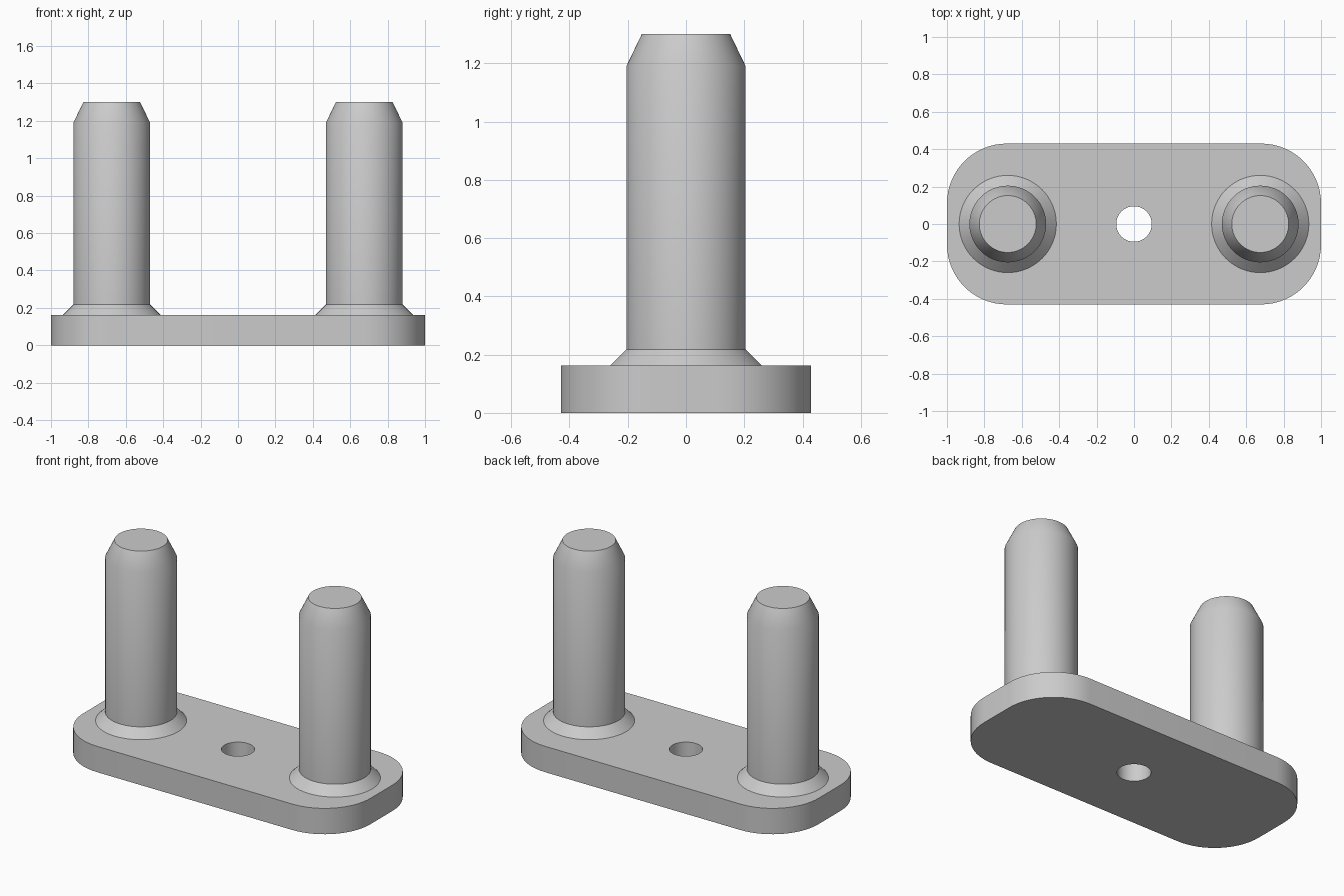
import bpy, bmesh
from math import sin, cos, pi, radians

if "Cube" in bpy.data.objects:
    bpy.data.objects.remove(bpy.data.objects["Cube"], do_unlink=True)

# Single grey material
grey = bpy.data.materials.new("plain grey")
grey.use_nodes = True
COLOUR = (0.6, 0.6, 0.6, 1)
grey.diffuse_color = COLOUR
grey.node_tree.nodes["Principled BSDF"].inputs["Base Color"].default_value = COLOUR

HALF_X, HALF_Y, THICK = 1.0, 0.43, 0.163
CORNER, HOLE = 0.32, 0.095
PIN_X = 0.675


def loft(name, loops, closed=False, cap=False, x=0):
    """Skin a list of point loops with quads, optionally joining last to first."""
    bm = bmesh.new()
    rings = [[bm.verts.new(p) for p in loop] for loop in loops]
    pairs = list(zip(rings, rings[1:]))
    if closed:
        pairs.append((rings[-1], rings[0]))
    for a, b in pairs:
        n = len(a)
        for i in range(n):
            j = (i + 1) % n
            bm.faces.new((a[i], a[j], b[j], b[i]))
    if cap:
        bm.faces.new(rings[-1])
    bmesh.ops.recalc_face_normals(bm, faces=bm.faces)
    mesh = bpy.data.meshes.new(name)
    bm.to_mesh(mesh)
    bm.free()
    mesh.materials.append(grey)
    obj = bpy.data.objects.new(name, mesh)
    obj.location.x = x
    bpy.context.collection.objects.link(obj)
    bpy.ops.object.select_all(action="DESELECT")
    obj.select_set(True)
    bpy.context.view_layer.objects.active = obj
    bpy.ops.object.shade_smooth_by_angle(angle=radians(30))
    return obj


def circle(radius, z, count=64, start=0):
    angles = [start + 2 * pi * i / count for i in range(count)]
    return [(radius * cos(a), radius * sin(a), z) for a in angles]


def rounded_outline(z, steps=16):
    points = []
    for quarter, (sx, sy) in enumerate([(1, 1), (-1, 1), (-1, -1), (1, -1)]):
        for i in range(steps):
            a = (quarter + i / (steps - 1)) * pi / 2
            points.append((sx * (HALF_X - CORNER) + CORNER * cos(a),
                           sy * (HALF_Y - CORNER) + CORNER * sin(a), z))
    return points


# Base plate with a through hole: outer wall, top, hole wall, underside
shift = pi / 64
loft("base_plate", [rounded_outline(0), rounded_outline(THICK),
                    circle(HOLE, THICK, start=shift), circle(HOLE, 0, start=shift)],
     closed=True)

# Two pins with a flared foot and chamfered tip
pin_profile = [(0.26, THICK), (0.205, 0.218), (0.205, 1.19), (0.152, 1.3)]
for side, x in (("left", PIN_X), ("right", -PIN_X)):
    loft(side + "_pin", [circle(r, z) for r, z in pin_profile], cap=True, x=x)
